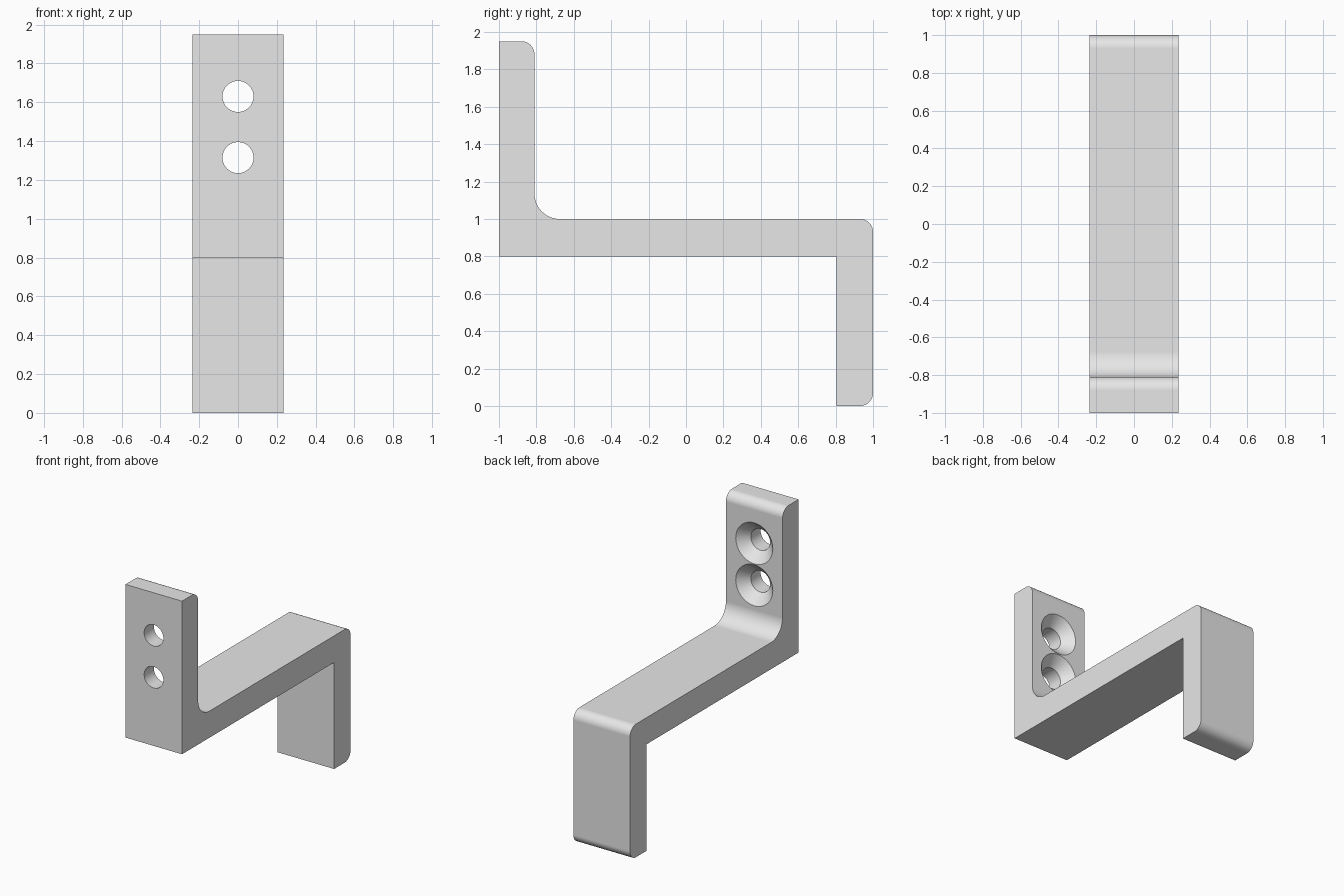
import bpy, bmesh
from math import radians, sin, cos, tau

cube = bpy.data.objects.get("Cube")
if cube:
    bpy.data.objects.remove(cube, do_unlink=True)

HALF_WIDTH = 0.235
FRONT, PLATE_BACK = -1.0, -0.81
LEG_FRONT, BACK = 0.805, 1.0
BEAM_LOW, BEAM_TOP, TOP = 0.8, 1.0, 1.95
ROUND, FILLET = 0.07, 0.135
HOLE_R, SINK_R = 0.08, 0.154
HOLE_HEIGHTS = (1.315, 1.63)

grey = bpy.data.materials.new("plain grey")
grey.use_nodes = True
grey.diffuse_color = (0.8, 0.8, 0.8, 1)
grey.node_tree.nodes["Principled BSDF"].inputs["Base Color"].default_value = (0.8, 0.8, 0.8, 1)


def arc(y, z, r, start, end, steps=12):
    """Points on a corner arc in the side plane, angles in degrees."""
    angles = [radians(start + (end - start) * i / steps) for i in range(steps + 1)]
    return [(y + r * cos(a), z + r * sin(a)) for a in angles]


def make_object(name, bm):
    bmesh.ops.recalc_face_normals(bm, faces=bm.faces)
    mesh = bpy.data.meshes.new(name)
    bm.to_mesh(mesh)
    bm.free()
    mesh.materials.append(grey)
    obj = bpy.data.objects.new(name, mesh)
    bpy.context.collection.objects.link(obj)
    return obj


def hole_cutter(z):
    """Through hole that widens to a 45 degree countersink at the back."""
    over = 0.03
    profile = [(FRONT - over, HOLE_R),
               (PLATE_BACK - (SINK_R - HOLE_R), HOLE_R),
               (PLATE_BACK + over, SINK_R + over)]
    bm = bmesh.new()
    n = 48
    rings = [[bm.verts.new((r * cos(tau * i / n), y, z + r * sin(tau * i / n)))
              for i in range(n)] for y, r in profile]
    for a, b in zip(rings, rings[1:]):
        for i in range(n):
            j = (i + 1) % n
            bm.faces.new((a[i], a[j], b[j], b[i]))
    bm.faces.new(rings[0])
    bm.faces.new(rings[-1])
    obj = make_object("hole_cutter", bm)
    obj.hide_render = True
    return obj


# Bracket body: side profile extruded across the width
outline = [(FRONT, BEAM_LOW), (LEG_FRONT, BEAM_LOW), (LEG_FRONT, 0)]
outline += arc(BACK - ROUND, ROUND, ROUND, -90, 0)
outline += arc(BACK - ROUND, BEAM_TOP - ROUND, ROUND, 0, 90)
outline += arc(PLATE_BACK + FILLET, BEAM_TOP + FILLET, FILLET, 270, 180)
outline += arc(PLATE_BACK - ROUND, TOP - ROUND, ROUND, 0, 90)
outline.append((FRONT, TOP))

bm = bmesh.new()
side = bm.faces.new([bm.verts.new((-HALF_WIDTH, y, z)) for y, z in outline])
extruded = bmesh.ops.extrude_face_region(bm, geom=[side], use_keep_orig=True)
moved = [v for v in extruded["geom"] if isinstance(v, bmesh.types.BMVert)]
bmesh.ops.translate(bm, verts=moved, vec=(2 * HALF_WIDTH, 0, 0))
bracket = make_object("bracket", bm)

bpy.ops.object.select_all(action="DESELECT")
bracket.select_set(True)
bpy.context.view_layer.objects.active = bracket

# Countersunk screw holes
for z in HOLE_HEIGHTS:
    cutter = hole_cutter(z)
    cut = bracket.modifiers.new("screw_hole", "BOOLEAN")
    cut.operation = "DIFFERENCE"
    cut.solver = "EXACT"
    cut.object = cutter
    bpy.ops.object.modifier_apply(modifier=cut.name)
    bpy.data.objects.remove(cutter, do_unlink=True)

# Smooth rounds and holes, with flat faces kept flat
bpy.ops.object.shade_smooth_by_angle(angle=radians(30))
normals = bracket.modifiers.new("flat_face_normals", "WEIGHTED_NORMAL")
normals.keep_sharp = True
